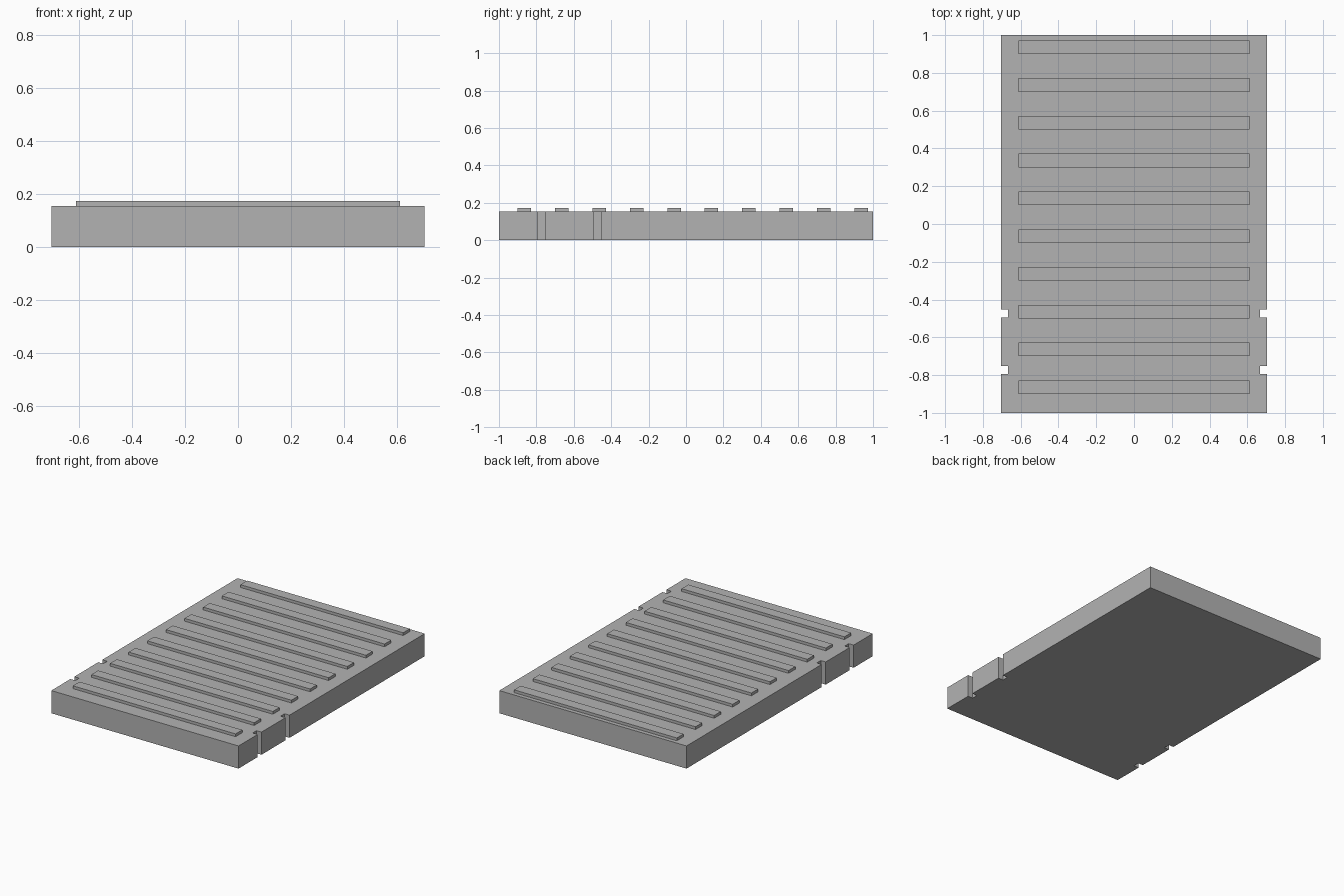
import bpy, bmesh

cube = bpy.data.objects.get("Cube")
if cube:
    bpy.data.objects.remove(cube, do_unlink=True)

HALF_W, HALF_L, HEIGHT = 0.704, 1.0, 0.154
NOTCH_DEPTH = 0.037
NOTCHES = [(-0.795, -0.753), (-0.495, -0.452)]

grey = bpy.data.materials.new("plain grey")
grey.use_nodes = True
colour = (0.45, 0.45, 0.45, 1)
grey.diffuse_color = colour
grey.node_tree.nodes["Principled BSDF"].inputs["Base Color"].default_value = colour


def extrude_outline(name, outline, z0, z1):
    """Flat-shaded prism from a counter-clockwise outline."""
    bm = bmesh.new()
    base = bm.faces.new([bm.verts.new((x, y, z0)) for x, y in outline])
    top = bmesh.ops.extrude_face_region(bm, geom=[base])["geom"]
    verts = [v for v in top if isinstance(v, bmesh.types.BMVert)]
    bmesh.ops.translate(bm, verts=verts, vec=(0, 0, z1 - z0))
    bmesh.ops.recalc_face_normals(bm, faces=bm.faces)
    mesh = bpy.data.meshes.new(name)
    bm.to_mesh(mesh)
    bm.free()
    mesh.materials.append(grey)
    obj = bpy.data.objects.new(name, mesh)
    bpy.context.collection.objects.link(obj)
    return obj


# Slab with two square notches in each long side
right_edge = [(HALF_W, -HALF_L)]
for y0, y1 in NOTCHES:
    inner = HALF_W - NOTCH_DEPTH
    right_edge += [(HALF_W, y0), (inner, y0), (inner, y1), (HALF_W, y1)]
right_edge.append((HALF_W, HALF_L))
left_edge = [(-x, y) for x, y in reversed(right_edge)]
extrude_outline("slab", right_edge + left_edge, 0, HEIGHT)

# Ten raised ribs across the top
for i in range(10):
    y0 = -0.9 + 0.2 * i
    y1 = y0 + 0.072
    extrude_outline(f"rib_{i + 1}",
                    [(-0.612, y0), (0.612, y0), (0.612, y1), (-0.612, y1)],
                    HEIGHT, 0.173)
